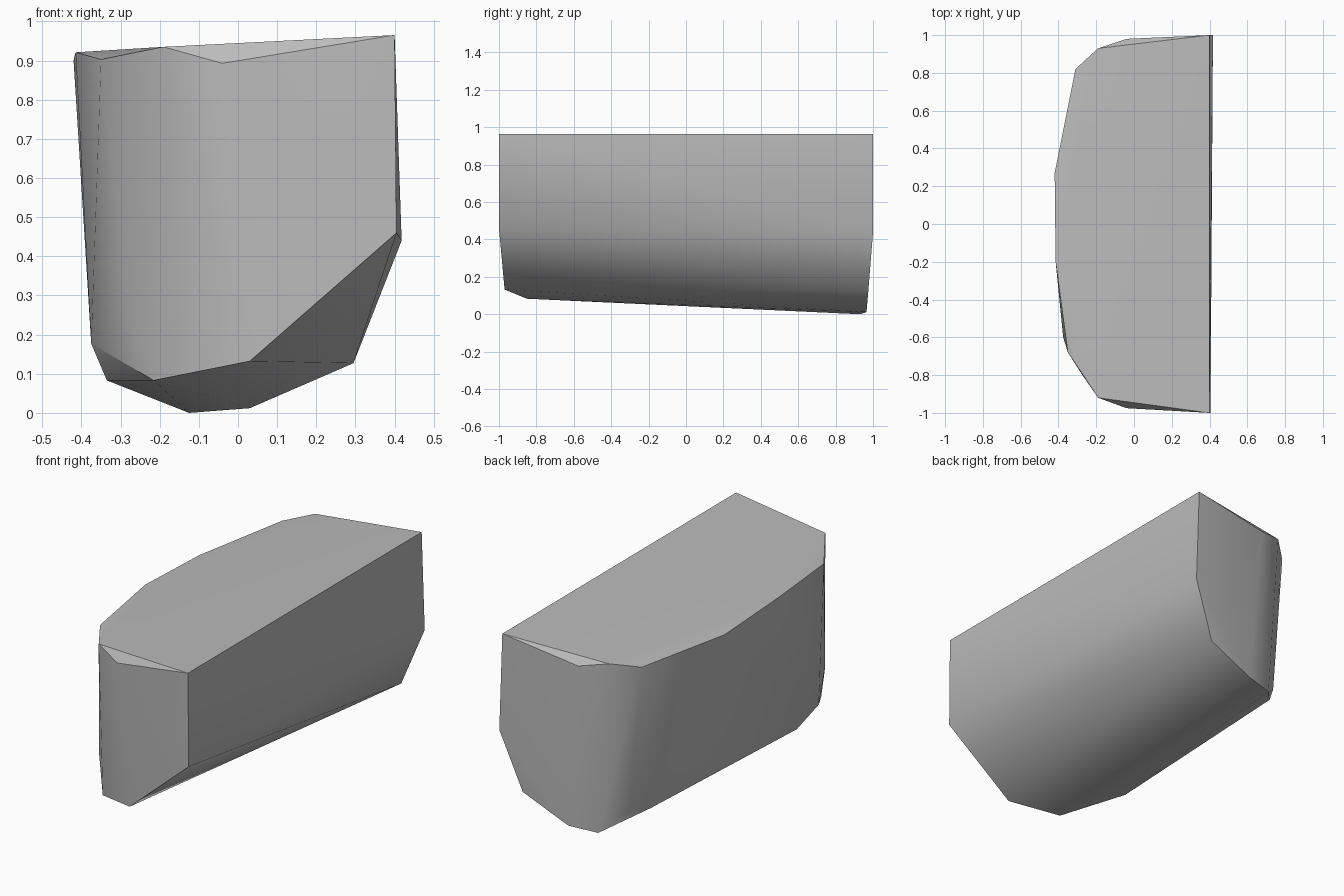
import bpy
import bmesh
import math

# Remove the default object only
default_cube = bpy.data.objects.get("Cube")
if default_cube:
    bpy.data.objects.remove(default_cube, do_unlink=True)


def make_material(name, colour):
    material = bpy.data.materials.new(name)
    material.use_nodes = True
    material.diffuse_color = (*colour, 1)
    shader = material.node_tree.nodes["Principled BSDF"]
    shader.inputs["Base Color"].default_value = (*colour, 1)
    return material


def convex_block(name, corner_groups, material, crease_angle):
    """Wrap a faceted convex solid around groups of corner points."""
    mesh = bpy.data.meshes.new(name)
    bm = bmesh.new()
    for group in corner_groups:
        for corner in group:
            bm.verts.new(corner)
    hull = bmesh.ops.convex_hull(bm, input=bm.verts[:])
    unused = {v for v in hull["geom_interior"] + hull["geom_unused"]
              if isinstance(v, bmesh.types.BMVert)}
    bmesh.ops.delete(bm, geom=list(unused), context="VERTS")
    bmesh.ops.recalc_face_normals(bm, faces=bm.faces[:])
    bm.to_mesh(mesh)
    bm.free()
    mesh.materials.append(material)
    block = bpy.data.objects.new(name, mesh)
    bpy.context.collection.objects.link(block)
    bpy.ops.object.select_all(action="DESELECT")
    block.select_set(True)
    bpy.context.view_layer.objects.active = block
    bpy.ops.object.shade_smooth_by_angle(angle=math.radians(crease_angle))
    return block


# Corners of the long flat side
flat_side = [(.4, -1, .965), (.4, 1, .965), (.405, -1, .46), (.418, 1, .44)]

# Rounded rim of the sloping top, running from front to back
top_rim = [(-.04, -.975, .893), (-.19, -.92, .935), (-.35, -.68, .903),
           (-.415, -.2, .921), (-.42, .27, .9), (-.31, .82, .905),
           (-.19, .93, .933), (-.04, .98, .9)]

# Lower corners of the front end
front_foot = [(.03, -.97, .132), (-.215, -.85, .083), (-.28, -.79, .28),
              (-.335, -.47, .083), (-.375, -.6, .177)]

# Lower corners of the back end
back_foot = [(.295, .975, .127), (.03, .965, .012), (-.125, .93, 0),
             (-.24, .83, .1), (-.3, .73, .105)]

grey = make_material("plain grey", (.5, .5, .5))
convex_block("faceted_block", [flat_side, top_rim, front_foot, back_foot],
             grey, crease_angle=30)
